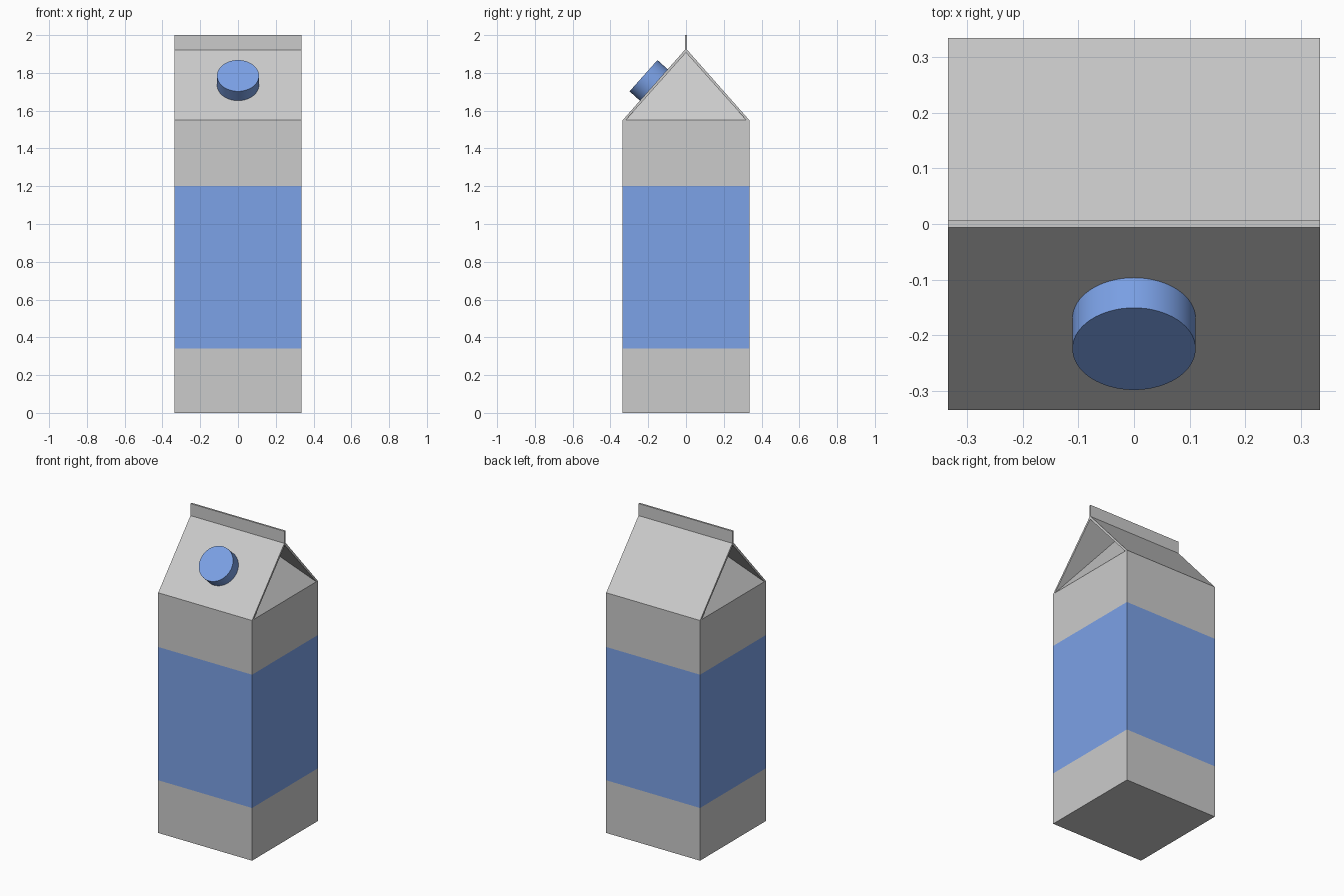
import bpy, bmesh
from mathutils import Vector

if "Cube" in bpy.data.objects:
    bpy.data.objects.remove(bpy.data.objects["Cube"])

H = 0.335          # half width of the carton
EAVE, RIDGE, TOP = 1.55, 1.925, 2.0
INNER = 0.075      # half length of the folded-in ridge

blue = bpy.data.materials.new("blue")
blue.diffuse_color = (0.2, 0.36, 0.8, 1)
blue.use_nodes = True
blue.node_tree.nodes["Principled BSDF"].inputs["Base Color"].default_value = blue.diffuse_color


def finish(bm, name, mat=None):
    bmesh.ops.recalc_face_normals(bm, faces=bm.faces[:])
    mesh = bpy.data.meshes.new(name)
    bm.to_mesh(mesh)
    bm.free()
    obj = bpy.data.objects.new(name, mesh)
    bpy.context.collection.objects.link(obj)
    if mat:
        mesh.materials.append(mat)
    return obj


def ring(bm, z):
    return [bm.verts.new((x * H, y * H, z)) for x, y in ((-1, -1), (1, -1), (1, 1), (-1, 1))]


def walls(bm, z0, z1):
    a, b = ring(bm, z0), ring(bm, z1)
    for i in range(4):
        j = (i + 1) % 4
        bm.faces.new((a[i], a[j], b[j], b[i]))
    return a, b


# Lower carton with its floor
bm = bmesh.new()
low, _ = walls(bm, 0, 0.34)
bm.faces.new(low)
finish(bm, "carton_base")

# Blue band around the middle
bm = bmesh.new()
walls(bm, 0.34, 1.2)
finish(bm, "colour_band", blue)

# Upper carton, with side gussets folded in under the roof
bm = bmesh.new()
_, e = walls(bm, 1.2, EAVE)
left, right = (bm.verts.new((s * INNER, 0, RIDGE - 0.018)) for s in (-1, 1))
bm.faces.new((e[0], e[1], right, left))
bm.faces.new((e[2], e[3], left, right))
bm.faces.new((e[1], e[2], right))
bm.faces.new((e[3], e[0], left))
finish(bm, "carton_top_and_gussets")

# Roof panels and upright sealed fin, one thin extruded profile
profile = [(-H, EAVE), (-0.006, RIDGE - 0.003), (-0.006, TOP), (0.006, TOP),
           (0.006, RIDGE - 0.003), (H, EAVE), (H - 0.016, EAVE),
           (0, RIDGE - 0.018), (-H + 0.016, EAVE)]
bm = bmesh.new()
face = bm.faces.new([bm.verts.new((-H, y, z)) for y, z in profile])
new = bmesh.ops.extrude_face_region(bm, geom=[face])["geom"]
bmesh.ops.translate(bm, vec=(2 * H, 0, 0),
                    verts=[v for v in new if isinstance(v, bmesh.types.BMVert)])
finish(bm, "gable_roof")

# Screw cap standing square to the front roof panel
normal = Vector((0, EAVE - RIDGE, H)).normalized()
depth = 0.08
bpy.ops.mesh.primitive_cylinder_add(
    vertices=64, radius=0.111, depth=depth,
    location=Vector((0, -0.225, 1.785)) - normal * depth / 2,
    rotation=normal.to_track_quat('Z', 'Y').to_euler())
cap = bpy.context.object
cap.name = "screw_cap"
cap.data.materials.append(blue)
bpy.ops.object.shade_smooth_by_angle()
